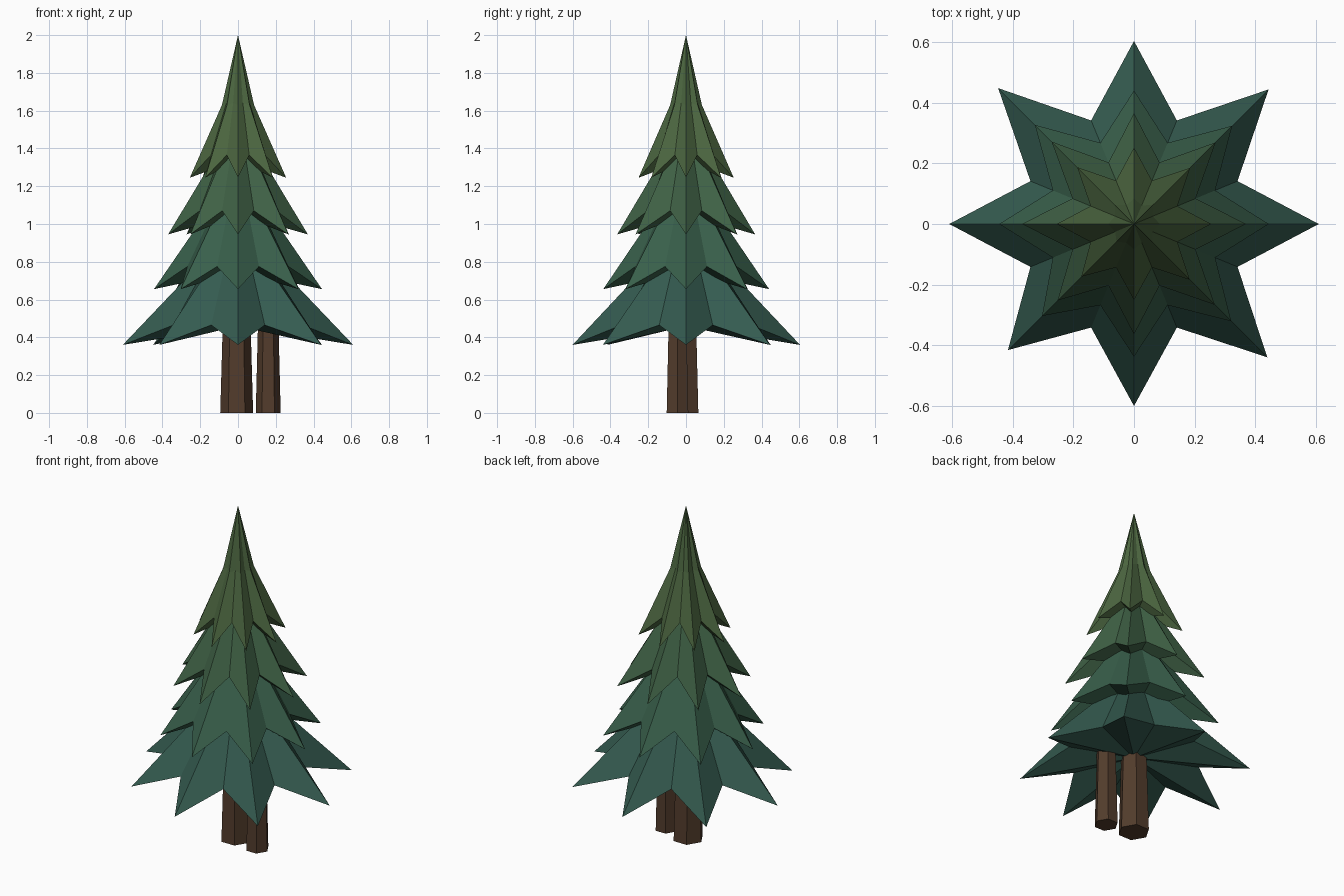
import bpy, bmesh
from math import cos, sin, pi

if "Cube" in bpy.data.objects:
    bpy.data.objects.remove(bpy.data.objects["Cube"])


def material(name, rgb):
    m = bpy.data.materials.new(name)
    m.diffuse_color = (*rgb, 1)
    m.use_nodes = True
    m.node_tree.nodes["Principled BSDF"].inputs["Base Color"].default_value = m.diffuse_color
    return m


def finish(bm, name, mat):
    bmesh.ops.recalc_face_normals(bm, faces=bm.faces)
    me = bpy.data.meshes.new(name)
    bm.to_mesh(me)
    bm.free()
    me.materials.append(mat)
    ob = bpy.data.objects.new(name, me)
    bpy.context.collection.objects.link(ob)
    return ob


# slight unevenness of the eight branch tips, counter-clockwise from +x
WOBBLE = [1.0, 1.03, 0.99, 1.04, 1.0, 0.965, 0.985, 1.02]


def star_tier(name, rings, top, under, mat):
    """Stacked 8-point star rings (tip r, tip z, notch r, notch z), closed by two apex points."""
    bm = bmesh.new()
    loops = []
    for tr, tz, nr, nz in rings:
        loop = []
        for i in range(16):
            r, z = (nr, nz) if i % 2 else (tr * WOBBLE[i // 2], tz)
            a = i * pi / 8
            loop.append(bm.verts.new((r * cos(a), r * sin(a), z)))
        loops.append(loop)
    apex = bm.verts.new((0, 0, top))
    base = bm.verts.new((0, 0, under))
    for i in range(16):
        j = (i + 1) % 16
        for lo, hi in zip(loops, loops[1:]):
            bm.faces.new((lo[i], lo[j], hi[j], hi[i]))
        bm.faces.new((loops[-1][i], loops[-1][j], apex))
        bm.faces.new((loops[0][j], loops[0][i], base))
    return finish(bm, name, mat)


def trunk(name, x, y, r_low, r_high, height, mat):
    """Tapered six-sided post."""
    bm = bmesh.new()
    rings = []
    for r, z in ((r_low, 0), (r_high, height)):
        rings.append([bm.verts.new((x + r * cos(k * pi / 3), y + r * sin(k * pi / 3), z))
                      for k in range(6)])
    for k in range(6):
        n = (k + 1) % 6
        bm.faces.new((rings[0][k], rings[0][n], rings[1][n], rings[1][k]))
    bm.faces.new(rings[0][::-1])
    bm.faces.new(rings[1])
    return finish(bm, name, mat)


# foliage tiers, bottom to top
star_tier("foliage_bottom", [(0.61, 0.36, 0.37, 0.465), (0.21, 0.78, 0.17, 0.80)],
          0.86, 0.46, material("green_bottom", (0.035, 0.105, 0.08)))
star_tier("foliage_lower", [(0.445, 0.655, 0.29, 0.775), (0.16, 1.07, 0.13, 1.09)],
          1.15, 0.75, material("green_lower", (0.04, 0.115, 0.07)))
star_tier("foliage_upper", [(0.37, 0.945, 0.22, 1.07), (0.12, 1.36, 0.095, 1.38)],
          1.44, 1.05, material("green_upper", (0.05, 0.12, 0.06)))
star_tier("foliage_top", [(0.255, 1.245, 0.155, 1.365), (0.085, 1.63, 0.067, 1.64)],
          2.0, 1.34, material("green_top", (0.07, 0.13, 0.05)))

# twin trunks
bark = material("bark", (0.085, 0.045, 0.025))
trunk("main_trunk", -0.007, -0.01, 0.087, 0.07, 0.6, bark)
trunk("side_trunk", 0.16, -0.045, 0.066, 0.053, 0.52, bark)
